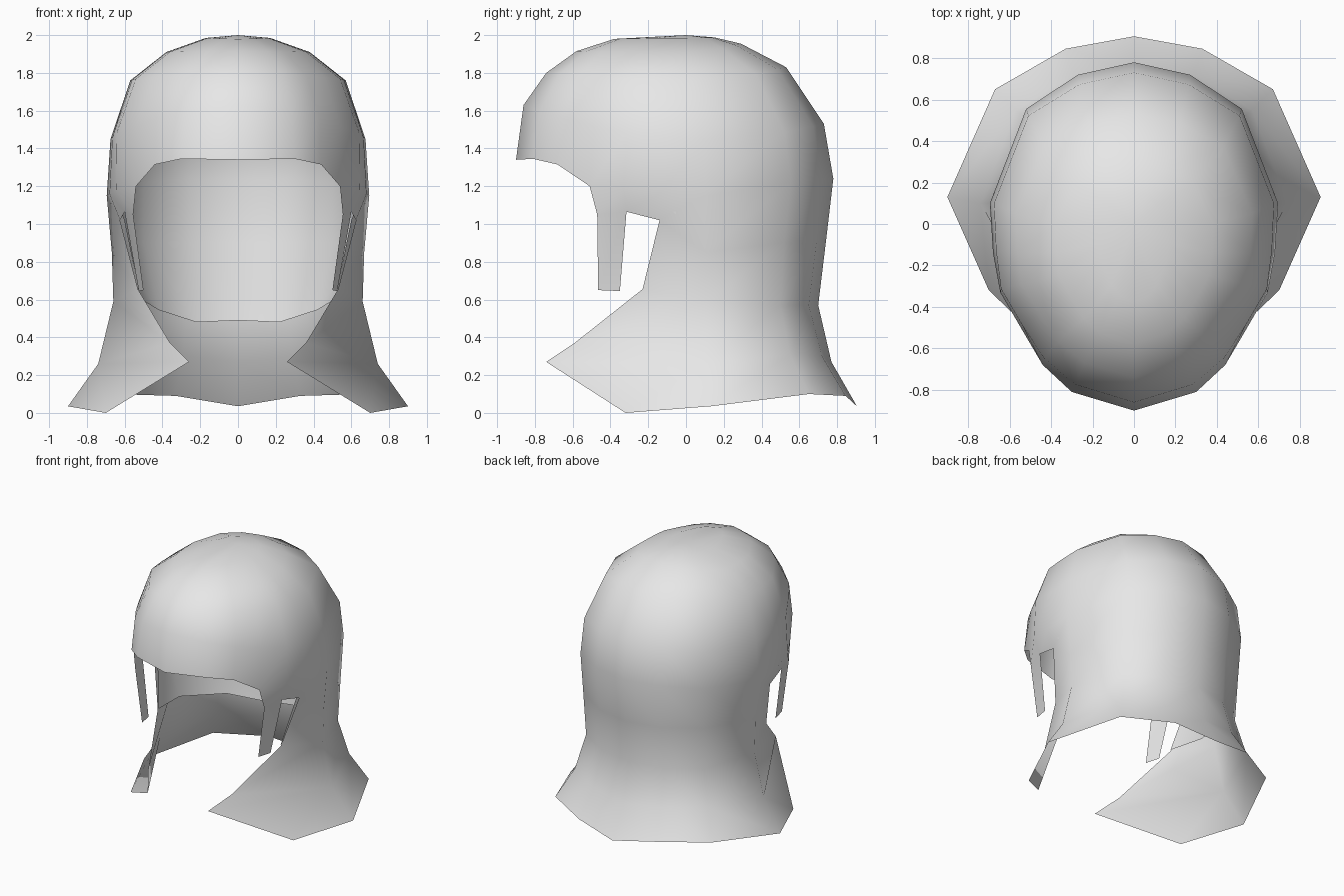
import bpy
import bmesh

if "Cube" in bpy.data.objects:
    bpy.data.objects.remove(bpy.data.objects["Cube"])

mat = bpy.data.materials.new("plain_grey")
mat.diffuse_color = (0.8, 0.8, 0.8, 1)
mat.use_nodes = True
mat.node_tree.nodes["Principled BSDF"].inputs["Base Color"].default_value = mat.diffuse_color

# Plan shape of the dome from back centre, round the side, to front centre
PLAN = [(0, 1), (.39, .91), (.755, .67), (1, 0), (.985, -.24), (.95, -.43),
        (.80, -.61), (.64, -.78), (.42, -.91), (0, -1)]

# Dome rings: half width, back y, front y, side-centre y, then z at back, side, front
DOME = [(.17, .15, -.38, 0, 1.988, 1.985, 1.98),
        (.38, .29, -.58, 0, 1.955, 1.91, 1.915),
        (.57, .53, -.74, .05, 1.83, 1.76, 1.80),
        (.675, .73, -.86, .10, 1.53, 1.45, 1.63)]


def dome_ring(w, back, front, yc, zb, zs, zf):
    ring = []
    for ux, uy in PLAN:
        reach, z_end = (back - yc, zb) if uy > 0 else (yc - front, zf)
        ring.append((w * ux, yc + reach * uy, zs + (z_end - zs) * uy * uy))
    return ring


# Brow, neck and skirt rows, same column order as the plan
BROW = [(0, .78, 1.24), (.27, .72, 1.24), (.52, .555, 1.22), (.695, .10, 1.15),
        (.68, -.14, 1.16), (.645, -.33, 1.18), (.54, -.51, 1.20),
        (.44, -.68, 1.315), (.30, -.81, 1.345), (0, -.90, 1.34)]
NAPE = [(0, .74, .90), (.26, .69, .90), (.52, .52, .90), (.668, .10, .85),
        (.625, -.14, 1.02), (.60, -.315, 1.065), (.555, -.47, 1.05)]
NECK = [(0, .70, .57), (.27, .65, .57), (.51, .50, .57), (.66, .10, .59),
        (.53, -.23, .655)]
FLARE = [(0, .77, .27), (.29, .72, .30), (.57, .55, .31), (.74, .10, .26),
         (.36, -.59, .37)]
HEM = [(0, .905, .035), (.33, .845, .09), (.67, .65, .10), (.90, .13, .035)]
HEM_FRONT, TIP = (.70, -.32, 0), (.26, -.74, .27)
SIDE_LOCK = [(.525, -.35, .645), (.50, -.465, .65)]
APEX = (0, 0, 2)


def make_shell(name, faces, inward=False):
    """Half shell from corner points, welded and mirrored across x."""
    bm = bmesh.new()
    verts = {}
    for face in faces:
        corners = []
        for co in face:
            key = tuple(round(c, 4) for c in co)
            if key not in verts:
                verts[key] = bm.verts.new(key)
            corners.append(verts[key])
        bm.faces.new(corners[::-1] if inward else corners)
    for f in bm.faces:
        f.smooth = True
    mesh = bpy.data.meshes.new(name)
    bm.to_mesh(mesh)
    bm.free()
    mesh.materials.append(mat)
    ob = bpy.data.objects.new(name, mesh)
    bpy.context.collection.objects.link(ob)
    mirror = ob.modifiers.new("mirror", 'MIRROR')
    mirror.use_clip = True
    mirror.merge_threshold = 0.001
    return ob


def strip(upper, lower):
    n = min(len(upper), len(lower))
    return [(upper[j], upper[j + 1], lower[j + 1], lower[j]) for j in range(n - 1)]


def stack(rings):
    faces = [(APEX_USED, rings[0][j + 1], rings[0][j]) for j in range(len(rings[0]) - 1)]
    for a, b in zip(rings, rings[1:]):
        faces += strip(a, b)
    return faces


# Outer shell: dome, nape and flared skirt, with the side lock in front of the notch
rings = [dome_ring(*r) for r in DOME]
APEX_USED = APEX
outer = stack(rings + [BROW, NAPE, NECK, FLARE, HEM])
outer.append((FLARE[3], FLARE[4], TIP, HEM_FRONT))
outer.append((FLARE[3], HEM_FRONT, HEM[3]))
outer.append((NAPE[5], NAPE[6], SIDE_LOCK[1], SIDE_LOCK[0]))
make_shell("outer_shell", outer)

# Inner lining: slightly smaller back half that ends above the skirt
LINING_EDGE = [(0, .665, .49), (.22, .62, .48), (.42, .46, .545), (.56, .08, .63),
               (.525, -.225, .66)]


def shrink(row, s=.96):
    return [(x * s, y * s, z - (.02 if z > 1.4 else 0)) for x, y, z in row[:5]]


APEX_USED = (0, 0, 1.98)
lining = stack([shrink(r) for r in rings + [BROW, NAPE]] + [LINING_EDGE])
make_shell("inner_lining", lining, inward=True)
